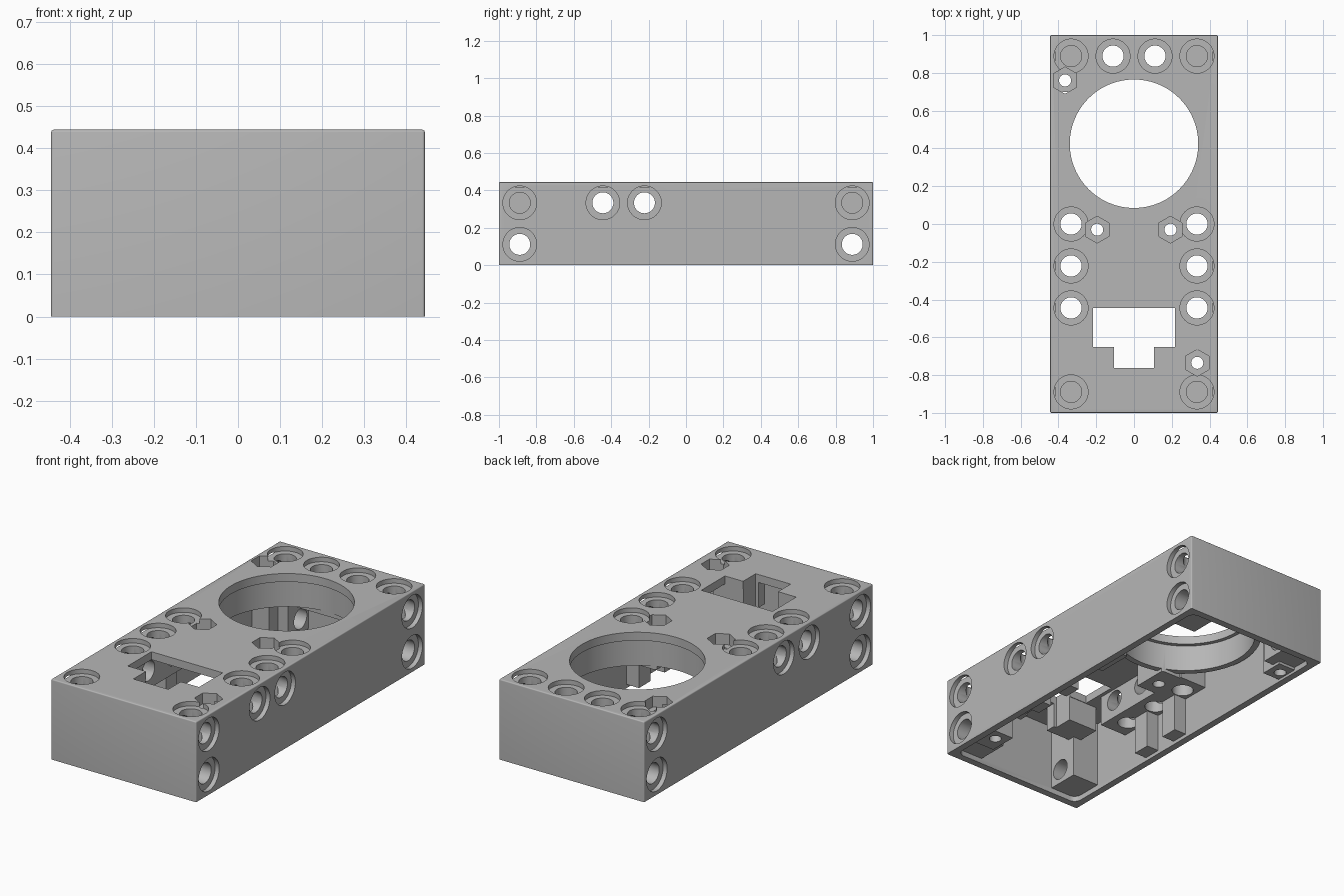
import bpy, bmesh, math
from mathutils import Matrix, Vector

cube = bpy.data.objects.get("Cube")
if cube:
    bpy.data.objects.remove(cube, do_unlink=True)

W, L, H = 0.444, 1.0, 0.444      # half width, half length, height
HOLE, SINK, SINK_DEPTH = 0.056, 0.09, 0.025
P = 0.2222                       # hole spacing

grey = bpy.data.materials.new("light grey plastic")
grey.use_nodes = True
colour = (0.47, 0.47, 0.47, 1)
grey.diffuse_color = colour
grey.node_tree.nodes["Principled BSDF"].inputs["Base Color"].default_value = colour


def new_object(name, bm):
    mesh = bpy.data.meshes.new(name)
    bm.to_mesh(mesh)
    bm.free()
    obj = bpy.data.objects.new(name, mesh)
    bpy.context.collection.objects.link(obj)
    return obj


def box(name, x0, x1, y0, y1, z0, z1, bevel=0, which=None):
    bm = bmesh.new()
    bmesh.ops.create_cube(bm, size=1)
    for v in bm.verts:
        v.co = Vector(((x0, x1)[v.co.x > 0], (y0, y1)[v.co.y > 0], (z0, z1)[v.co.z > 0]))
    if bevel:
        edges = [e for e in bm.edges if which(e)]
        bmesh.ops.bevel(bm, geom=edges, offset=bevel, segments=4, profile=0.5, affect='EDGES')
    return new_object(name, bm)


def cylinder(name, start, length, radius, axis='Z', sides=48, turn=0):
    bm = bmesh.new()
    bmesh.ops.create_cone(bm, cap_ends=True, segments=sides, radius1=radius,
                          radius2=radius, depth=length)
    bmesh.ops.transform(bm, verts=bm.verts, matrix=Matrix.Translation((0, 0, length / 2)))
    spin = Matrix.Rotation(turn, 4, 'Z')
    if axis == 'X':
        spin = Matrix.Rotation(math.pi / 2, 4, 'Y') @ spin
    bmesh.ops.transform(bm, verts=bm.verts, matrix=Matrix.Translation(start) @ spin)
    return new_object(name, bm)


def combine(body, tool, operation):
    mod = body.modifiers.new("combine", 'BOOLEAN')
    mod.operation, mod.solver, mod.object = operation, 'EXACT', tool
    graph = bpy.context.evaluated_depsgraph_get()
    mesh = bpy.data.meshes.new_from_object(body.evaluated_get(graph))
    body.modifiers.clear()
    body.data = mesh
    bpy.data.objects.remove(tool, do_unlink=True)


def add(tool):
    combine(body, tool, 'UNION')


def cut(tool):
    combine(body, tool, 'DIFFERENCE')


def vertical(e):
    return abs(e.verts[0].co.z - e.verts[1].co.z) > 0.1


def upper_or_vertical(e):
    return vertical(e) or min(v.co.z for v in e.verts) > 0.1


# Open-bottomed shell
body = box("housing", -W, W, -L, L, 0, H, 0.006, upper_or_vertical)
cut(box("cavity", -0.405, 0.405, -0.96, 0.96, -0.1, 0.4, 0.04, vertical))

# Ring around the large opening and block behind it
add(cylinder("ring", (0, 0.425, 0.25), 0.17, 0.395, sides=96))
add(box("back_block", -0.3, 0.3, 0.79, 0.98, 0.225, 0.43))

for s in (-1, 1):
    def side_box(name, inner, outer, *rest):
        xs = sorted((s * inner, s * outer))
        add(box(name, *xs, *rest))
    # Corner posts
    for t in (-1, 1):
        ys = sorted((t * 0.78, t * 0.985))
        side_box("corner_post", 0.24, 0.43, *ys, 0.03, 0.428)
    # Side strips with two pillars each
    side_box("side_strip", 0.238, 0.432, -0.555, 0.1, 0.232, 0.426)
    for y in (-0.335, -0.11):
        side_box("pillar", 0.33, 0.425, y - 0.05, y + 0.05, 0.02, 0.3)
    # Inner nut blocks and blocks beside the narrow slot
    side_box("nut_block", 0.12, 0.3, -0.115, 0.09, 0.232, 0.424)
    side_box("slot_block", 0.09, 0.29, -0.82, -0.655, 0.26, 0.422)

# Screw posts against the walls
add(box("back_screw_post", -0.425, -0.3, 0.7, 0.83, 0.015, 0.415))
add(box("front_screw_post", 0.27, 0.425, -0.83, -0.67, 0.015, 0.415))

# Large round opening with a stepped bore below
cut(cylinder("opening", (0, 0.425, -0.1), 0.7, 0.34, sides=96))
cut(cylinder("bore", (0, 0.425, -0.1), 0.498, 0.362, sides=96))

# Stepped slot
cut(box("wide_slot", -0.218, 0.218, -0.652, -0.445, -0.1, 0.6))
cut(box("narrow_slot", -0.107, 0.107, -0.762, -0.6, -0.1, 0.6))

# Nut pockets and screw holes
for x, y in ((-0.365, 0.76), (-0.195, -0.03), (0.193, -0.03), (0.335, -0.735)):
    cut(cylinder("nut_pocket", (x, y, H - 0.06), 0.2, 0.071, sides=6))
    cut(cylinder("screw_hole", (x, y, -0.1), 0.7, 0.032, sides=24))


# Countersunk peg holes in the top
def top_hole(x, y, depth):
    cut(cylinder("peg_hole", (x, y, H - depth), depth + 0.1, HOLE))
    cut(cylinder("sink", (x, y, H - SINK_DEPTH), 0.2, SINK))


for s in (-1, 1):
    for n in (0, -1, -2):
        top_hole(s * 1.5 * P, n * P, 0.6)
    top_hole(s * 0.5 * P, 4 * P, 0.6)
    for t in (-4, 4):
        top_hole(s * 1.5 * P, t * P, 0.2)

# Countersunk peg holes through the sides, blind at the upper corners
for n, z, blind in ((-4, 0.5, 0), (4, 0.5, 0), (-2, 1.5, 0), (-1, 1.5, 0), (-4, 1.5, 1), (4, 1.5, 1)):
    y, z = n * P, z * P
    for s in (-1, 1):
        depth = 0.19 if blind else 0.3
        start = -W - 0.1 if s < 0 else W - depth
        cut(cylinder("peg_hole", (start, y, z), depth + 0.1, HOLE, 'X'))
        start = -W - 0.1 if s < 0 else W - SINK_DEPTH
        cut(cylinder("sink", (start, y, z), SINK_DEPTH + 0.1, SINK, 'X'))

# Finish
body.data.materials.clear()
body.data.materials.append(grey)
for face in body.data.polygons:
    face.material_index = 0
body.name = "housing"
bpy.ops.object.select_all(action='DESELECT')
body.select_set(True)
bpy.context.view_layer.objects.active = body
bpy.ops.object.shade_smooth_by_angle(angle=math.radians(30))
